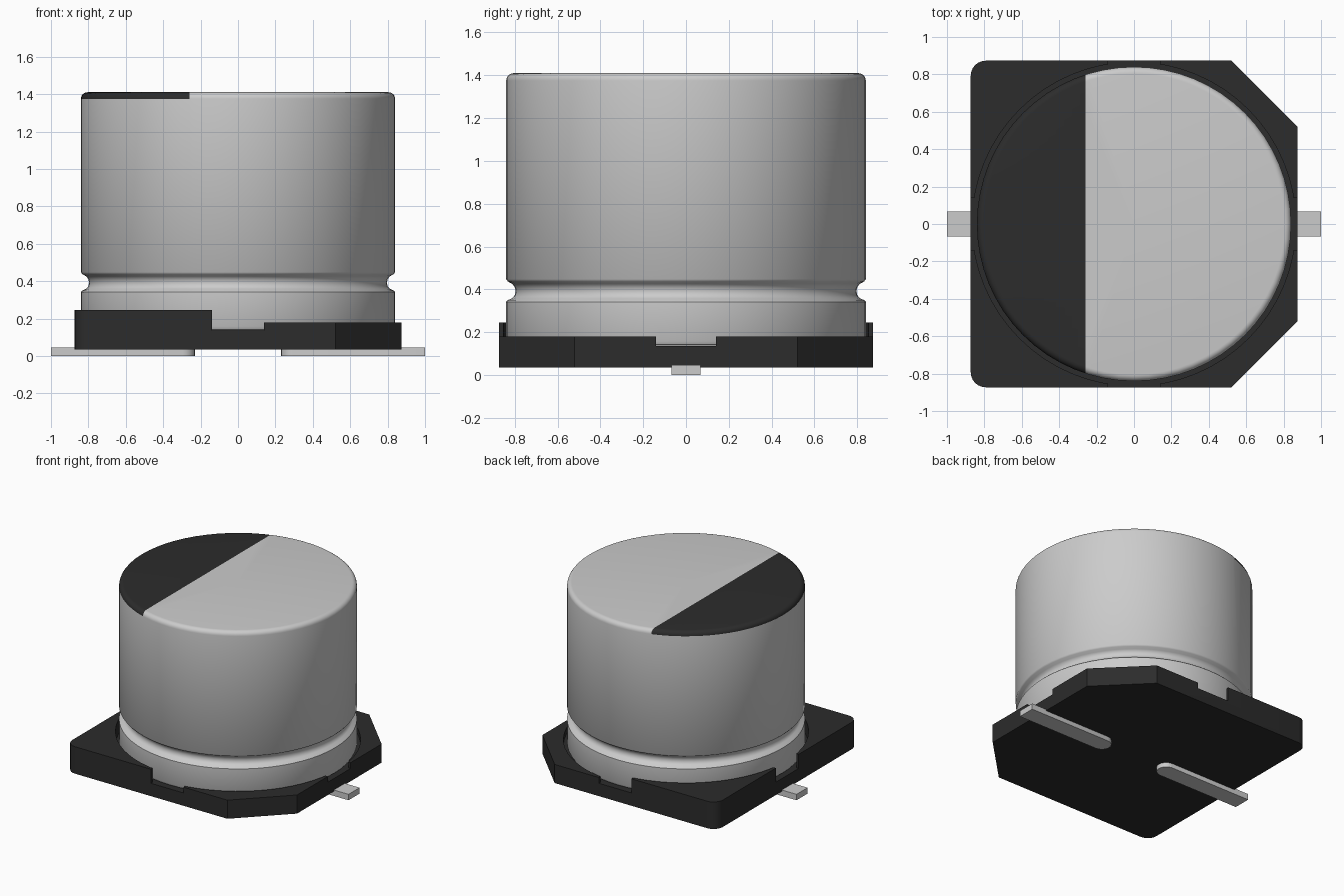
import bpy
import bmesh
import math

if "Cube" in bpy.data.objects:
    bpy.data.objects.remove(bpy.data.objects["Cube"], do_unlink=True)


def make_material(name, value, roughness):
    mat = bpy.data.materials.new(name)
    mat.use_nodes = True
    colour = (value, value, value, 1)
    mat.diffuse_color = colour
    bsdf = mat.node_tree.nodes["Principled BSDF"]
    bsdf.inputs["Base Color"].default_value = colour
    bsdf.inputs["Roughness"].default_value = roughness
    return mat


SILVER = make_material("silver", 0.6, 0.4)
BLACK = make_material("black", 0.025, 0.6)


def finish(name, bm, *mats):
    bmesh.ops.recalc_face_normals(bm, faces=bm.faces)
    mesh = bpy.data.meshes.new(name)
    bm.to_mesh(mesh)
    bm.free()
    for mat in mats:
        mesh.materials.append(mat)
    obj = bpy.data.objects.new(name, mesh)
    bpy.context.collection.objects.link(obj)
    return obj


def smooth(obj, angle):
    bpy.ops.object.select_all(action='DESELECT')
    obj.select_set(True)
    bpy.context.view_layer.objects.active = obj
    bpy.ops.object.shade_smooth_by_angle(angle=math.radians(angle))


def prism(name, outline, z0, z1, mat):
    """Extrude a flat outline from z0 up to z1."""
    bm = bmesh.new()
    face = bm.faces.new([bm.verts.new((x, y, z0)) for x, y in outline])
    top = bmesh.ops.extrude_face_region(bm, geom=[face])["geom"]
    verts = [v for v in top if isinstance(v, bmesh.types.BMVert)]
    bmesh.ops.translate(bm, verts=verts, vec=(0, 0, z1 - z0))
    return finish(name, bm, mat)


def arc(cx, cy, r, a0, a1, steps):
    angles = [math.radians(a0 + (a1 - a0) * i / steps) for i in range(steps + 1)]
    return [(cx + r * math.cos(a), cy + r * math.sin(a)) for a in angles]


def rect(x0, x1, y0, y1):
    return [(x0, y0), (x1, y0), (x1, y1), (x0, y1)]


# Base plate: two rounded corners on one side, two chamfers on the other
E, C, R = 0.873, 0.52, 0.08
outline = [(C, -E), (E, -C), (E, C), (C, E)]
outline += arc(-E + R, E - R, R, 90, 180, 6) + arc(-E + R, -E + R, R, 180, 270, 6)
base = prism("base_plate", outline, 0.035, 0.245, BLACK)

# Cut the lower half, the edge notches and the round seat for the can
N, FLOOR = 0.14, 0.135
cutters = [
    prism("low_side_cutter", rect(0, 1.2, -1.2, 1.2), 0.18, 0.4, BLACK),
    prism("notch_cutter_x", rect(-1.2, 1.2, -N, N), FLOOR, 0.4, BLACK),
    prism("notch_cutter_y", rect(-N, N, -1.2, 1.2), FLOOR, 0.4, BLACK),
    prism("seat_cutter", arc(0, 0, 0.865, 0, 354.375, 63), FLOOR, 0.4, BLACK),
]
bpy.context.view_layer.objects.active = base
for cutter in cutters:
    cutter.hide_render = True
    mod = base.modifiers.new(cutter.name, 'BOOLEAN')
    mod.operation = 'DIFFERENCE'
    mod.solver = 'EXACT'
    mod.object = cutter
    bpy.ops.object.modifier_apply(modifier=mod.name)
    bpy.data.objects.remove(cutter, do_unlink=True)
smooth(base, 30)

# Can: turned profile (radius, height) with a crimp groove and rounded rim
profile = [(0, 0.137), (0.815, 0.137), (0.832, 0.142), (0.84, 0.158),
           (0.84, 0.342), (0.832, 0.35), (0.812, 0.359), (0.8, 0.373),
           (0.796, 0.392), (0.8, 0.411), (0.812, 0.426), (0.832, 0.437),
           (0.84, 0.448), (0.84, 1.375)]
profile += arc(0.805, 1.375, 0.035, 0, 90, 6)[1:] + [(0, 1.41)]
bm = bmesh.new()
verts = [bm.verts.new((r, 0, z)) for r, z in profile]
edges = [bm.edges.new(pair) for pair in zip(verts, verts[1:])]
bmesh.ops.spin(bm, geom=verts + edges, cent=(0, 0, 0), axis=(0, 0, 1),
               angle=2 * math.pi, steps=64, use_merge=True)
bmesh.ops.remove_doubles(bm, verts=bm.verts, dist=0.0001)

# Polarity mark: split the top and rim along a line, darken one side
MARK_X = -0.26
top = [f for f in bm.faces if f.calc_center_median().z > 1.375]
geom = top + list({e for f in top for e in f.edges}) + list({v for f in top for v in f.verts})
bmesh.ops.bisect_plane(bm, geom=geom, dist=0.00001,
                       plane_co=(MARK_X, 0, 0), plane_no=(1, 0, 0))
for f in bm.faces:
    c = f.calc_center_median()
    f.material_index = int(c.z > 1.375 and c.x < MARK_X)
can = finish("can", bm, SILVER, BLACK)
smooth(can, 40)

# Flat leads with rounded inner ends
W = 0.068
for side, name in ((1, "left_lead"), (-1, "right_lead")):
    shape = [(1.0, -W), (1.0, W)] + arc(0.23 + W, 0, W, 90, 270, 10)
    lead = prism(name, [(side * x, y) for x, y in shape], 0.0, 0.046, SILVER)
    smooth(lead, 30)
